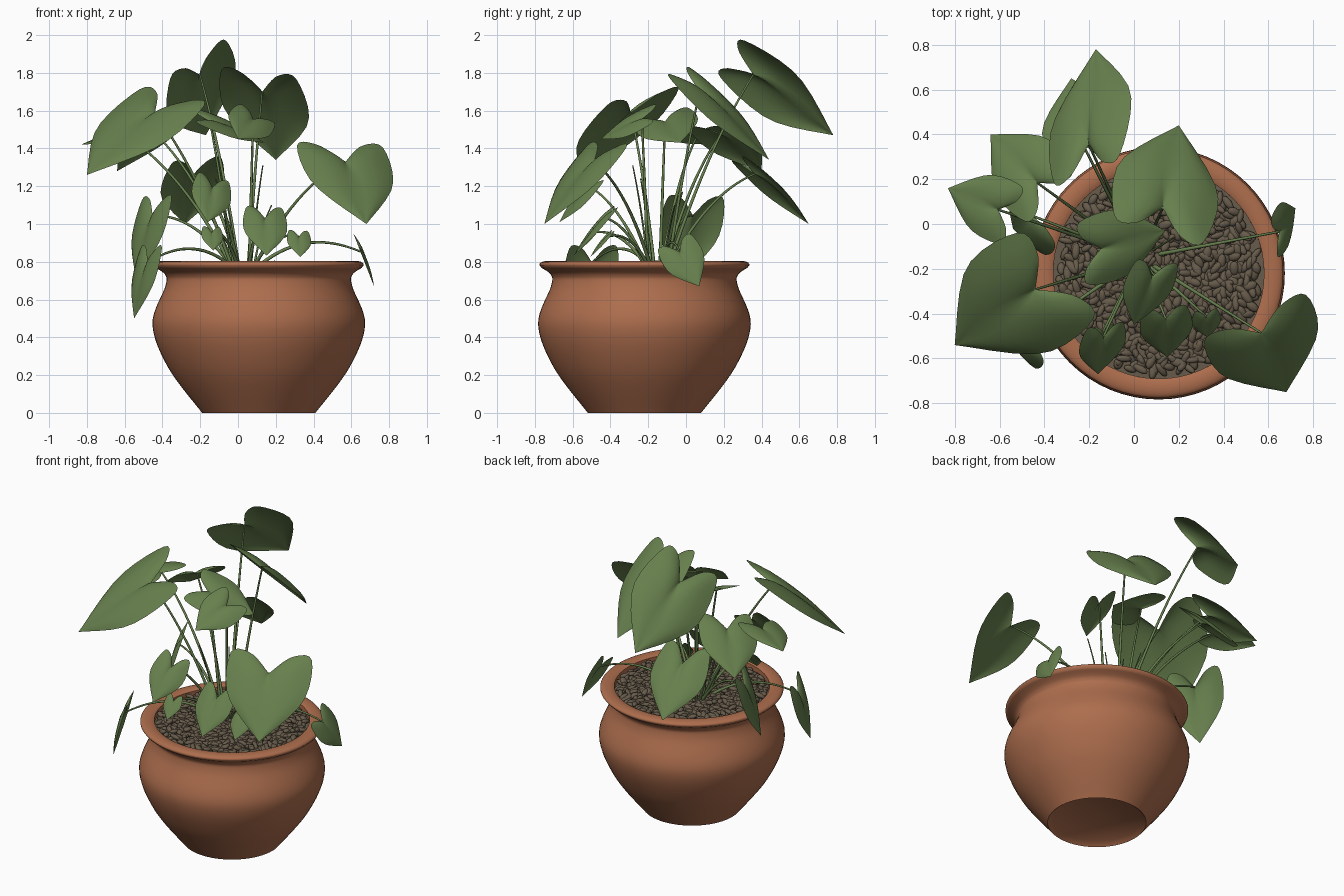
import bpy, bmesh, math, random
from mathutils import Vector, Matrix

if "Cube" in bpy.data.objects:
    bpy.data.objects.remove(bpy.data.objects["Cube"])

random.seed(4)
CX, CY = 0.11, -0.22


def material(name, r, g, b):
    m = bpy.data.materials.new(name)
    m.diffuse_color = (r, g, b, 1)
    m.use_nodes = True
    m.node_tree.nodes["Principled BSDF"].inputs["Base Color"].default_value = m.diffuse_color
    return m


TERRACOTTA = material("terracotta", 0.42, 0.155, 0.075)
GREEN = material("leaf green", 0.135, 0.215, 0.075)
PEBBLE = material("pebble brown", 0.135, 0.105, 0.07)


def finish(name, bm, mat):
    me = bpy.data.meshes.new(name)
    bm.to_mesh(me)
    bm.free()
    for p in me.polygons:
        p.use_smooth = True
    me.materials.append(mat)
    ob = bpy.data.objects.new(name, me)
    bpy.context.collection.objects.link(ob)
    return ob


def catmull(pts, t):
    p = [pts[0]] + pts + [pts[-1]]
    n = len(pts) - 1
    i = min(int(t * n), n - 1)
    f = t * n - i
    a, b, c, d = p[i:i + 4]
    return 0.5 * (2 * b + (c - a) * f + (2 * a - 5 * b + 4 * c - d) * f * f
                  + (3 * b - a - 3 * c + d) * f ** 3)


def lathe(name, profile, mat, segs=64):
    bm = bmesh.new()
    rings = []
    for r, z in profile:
        rings.append([bm.verts.new((CX + r * math.cos(k * math.tau / segs),
                                    CY + r * math.sin(k * math.tau / segs), z))
                      for k in range(segs)])
    for a, b in zip(rings, rings[1:]):
        for k in range(segs):
            j = (k + 1) % segs
            bm.faces.new((a[k], a[j], b[j], b[k]))
    bmesh.ops.remove_doubles(bm, verts=bm.verts, dist=1e-5)
    bmesh.ops.recalc_face_normals(bm, faces=bm.faces)
    ob = finish(name, bm, mat)
    bpy.context.view_layer.objects.active = ob
    ob.select_set(True)
    bpy.ops.object.shade_smooth_by_angle(angle=math.radians(50))
    ob.select_set(False)


# Pot: slightly hollow foot, round belly, narrow neck, rounded lip and inner wall
belly = [Vector(p) for p in [(0.30, 0.0), (0.48, 0.24), (0.563, 0.47), (0.495, 0.67),
                             (0.495, 0.73), (0.545, 0.768)]]
wall = [tuple(catmull(belly, k / 40)) for k in range(41)]
lip = [(0.51 + 0.046 * math.cos(a), 0.785 + 0.02 * math.sin(a))
       for a in (math.radians(-10 + 20 * k) for k in range(9))]
lathe("pot", [(0, 0.03), (0.27, 0.025)] + wall + lip + [(0.47, 0.66)], TERRACOTTA)
lathe("soil", [(0, 0.765), (0.472, 0.76)], PEBBLE)

# Pebbles: many small flattened stones on the soil
bm = bmesh.new()
for k in range(750):
    r = 0.445 * math.sqrt((k + 0.5) / 750)
    a = k * 2.39996 + random.uniform(-0.05, 0.05)
    loc = Vector((CX + r * math.cos(a), CY + r * math.sin(a), 0.775 + random.uniform(-0.008, 0.012)))
    rot = (Matrix.Rotation(random.uniform(0, math.tau), 4, 'Z')
           @ Matrix.Rotation(random.uniform(-0.45, 0.45), 4, 'Y'))
    size = Matrix.Diagonal((random.uniform(0.028, 0.04), random.uniform(0.014, 0.021), 0.014, 1))
    bmesh.ops.create_icosphere(bm, subdivisions=2, radius=1, matrix=Matrix.Translation(loc) @ rot @ size)
finish("pebbles", bm, PEBBLE)


# Thin arching stem from the soil to a leaf notch
def stem(name, E, radius=0.008):
    ang = math.atan2(E.y + 0.15, E.x - 0.03)
    B = Vector((0.03 + 0.06 * math.cos(ang), -0.15 + 0.06 * math.sin(ang), 0.76))
    C = B.lerp(E, 0.45) + Vector((0, 0, 0.06 + 0.22 * (E.xy - B.xy).length))
    cu = bpy.data.curves.new(name, 'CURVE')
    cu.dimensions = '3D'
    cu.bevel_depth = radius
    cu.bevel_resolution = 2
    cu.use_fill_caps = True
    sp = cu.splines.new('POLY')
    n = 16
    sp.points.add(n)
    for i in range(n + 1):
        t = i / n
        p = B * (1 - t) ** 2 + C * 2 * t * (1 - t) + E * t * t
        sp.points[i].co = (*p, 1)
        sp.points[i].radius = 1.25 - 0.6 * t
    cu.materials.append(GREEN)
    bpy.context.collection.objects.link(bpy.data.objects.new(name, cu))


# Heart-shaped leaf from the middle of its lobes to its tip, rolled about that axis
def leaf(name, middle, tip, half_width, roll, bulge=0.24):
    M, T = Vector(middle), Vector(tip)
    d = (T - M).normalized()
    flat = d.cross(Vector((0, 0, 1))).normalized()
    right = flat * math.cos(math.radians(roll)) + flat.cross(d) * math.sin(math.radians(roll))
    up = right.cross(d)
    S = M.lerp(T, 0.2)
    axis = T - S
    size = axis.length
    bm = bmesh.new()
    nt, ns = 18, 6
    for sign in (-1, 1):
        out = right * sign
        lobe = M + out * half_width
        shoulder = S.lerp(lobe, 0.5) - d * size * 0.14
        wide = lobe.lerp(T, 0.5) + out * size * bulge
        margin = [S, shoulder, lobe, wide, T]
        grid = []
        for i in range(nt + 1):
            t = i / nt
            mid = S + axis * t ** 1.3 + up * size * 0.05 * math.sin(math.pi * t)
            edge = catmull(margin, t)
            row = []
            for j in range(ns + 1):
                s = j / ns
                lift = 0.05 * size * math.sin(math.pi * s) * math.sin(math.pi * t)
                row.append(bm.verts.new(mid.lerp(edge, s) + up * lift))
            grid.append(row)
        for i in range(nt):
            for j in range(ns):
                bm.faces.new((grid[i][j], grid[i + 1][j], grid[i + 1][j + 1], grid[i][j + 1]))
    bmesh.ops.remove_doubles(bm, verts=bm.verts, dist=1e-4)
    bmesh.ops.dissolve_degenerate(bm, edges=bm.edges, dist=1e-5)
    bmesh.ops.recalc_face_normals(bm, faces=bm.faces)
    if sum(f.normal.dot(up) * f.calc_area() for f in bm.faces) < 0:
        bmesh.ops.reverse_faces(bm, faces=bm.faces)
    finish(name + "_leaf", bm, GREEN)
    stem(name + "_stem", S)


# Large leaves: lobe middle, tip, half width, roll in degrees
leaf("back_top", (-0.21, 0.25, 1.87), (-0.17, 0.78, 1.47), 0.19, 41)
leaf("back_right", (0.11, -0.02, 1.79), (0.20, 0.44, 1.34), 0.21, -9)
leaf("back_left", (-0.38, 0.13, 1.52), (-0.64, 0.40, 1.28), 0.16, 8)
leaf("back_low", (-0.22, 0.29, 1.33), (-0.28, 0.65, 1.0), 0.14, 8)
leaf("left_outer", (-0.55, 0.04, 1.49), (-0.83, 0.16, 1.42), 0.14, 12)
leaf("left_front", (-0.35, -0.23, 1.67), (-0.80, -0.54, 1.26), 0.26, 12)
leaf("right_front", (0.54, -0.42, 1.41), (0.68, -0.75, 1.0), 0.25, 2)
leaf("right_low", (0.63, -0.06, 0.90), (0.72, 0.07, 0.67), 0.10, -50)
leaf("centre_high", (-0.22, -0.13, 1.57), (0.14, -0.03, 1.43), 0.15, -19)
leaf("centre_front", (0.10, -0.18, 1.58), (0.0, -0.45, 1.45), 0.11, 32)
leaf("left_low", (-0.43, 0.05, 1.13), (-0.54, -0.02, 0.71), 0.17, -5)
leaf("left_front_low", (-0.46, -0.49, 0.87), (-0.55, -0.53, 0.50), 0.14, 0)
leaf("front_left_heart", (-0.13, -0.46, 1.24), (-0.16, -0.67, 1.01), 0.09, 25)


# Small leaves hanging towards the front
def front_leaf(name, x, y, z, length):
    leaf(name, (x, y, z), (x + 0.01, y - 0.65 * length, z - 0.75 * length), 0.3 * length, 5)


front_leaf("front_heart", 0.14, -0.38, 1.08, 0.33)
front_leaf("front_right_small", 0.32, -0.39, 0.96, 0.18)
front_leaf("front_left_small", -0.14, -0.46, 0.98, 0.16)

# Bare young shoots
for k in range(4):
    a = 0.6 + k * math.tau / 4
    stem("shoot_%d" % (k + 1), Vector((0.03 + 0.18 * math.cos(a), -0.15 + 0.16 * math.sin(a), 1.1 + 0.07 * k)), 0.005)
